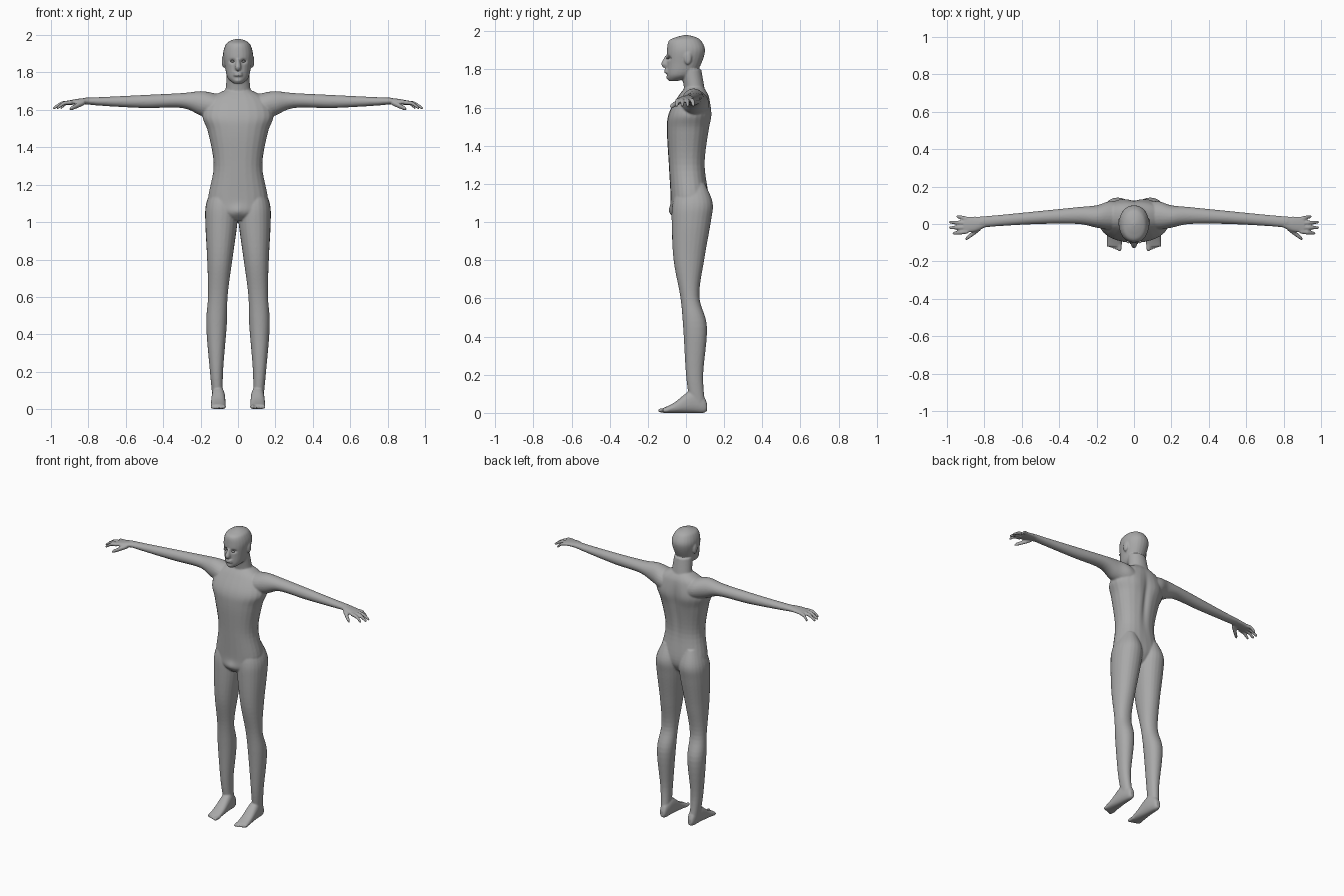
import bpy
import bmesh
from math import cos, sin, tau, exp
from mathutils import Vector

default_cube = bpy.data.objects.get("Cube")
if default_cube:
    bpy.data.objects.remove(default_cube)

SIDES = 24
STEPS = 6
bm = bmesh.new()


def spline(before, start, end, after, t):
    """Smooth curve value between start and end."""
    slope_in = (end - before) / 2
    slope_out = (after - start) / 2
    ease = t * t * (3 - 2 * t)
    return (start + (end - start) * ease
            + slope_in * t * (1 - t) ** 2 - slope_out * t * t * (1 - t))


def soften(value, exponent):
    """Signed power, which squares off an ellipse when exponent is below one."""
    return abs(value) ** exponent * (1 if value >= 0 else -1)


def loft(axis, sections, side=1, roundness=1):
    """Closed skin through (position, low, high, low, high) sections along an axis."""
    last = len(sections) - 1
    rows = []
    for i in range(last):
        before, after = sections[max(0, i - 1)], sections[min(last, i + 2)]
        for step in range(STEPS):
            rows.append([spline(*values, step / STEPS) for values in
                         zip(before, sections[i], sections[i + 1], after)])
    rows.append(sections[last])

    rings = []
    for position, low_a, high_a, low_b, high_b in rows:
        ring = []
        for k in range(SIDES):
            angle = tau * k / SIDES
            across = soften(cos(angle), roundness)
            along = soften(sin(angle), roundness)
            point = [(low_a + high_a + (high_a - low_a) * across) / 2,
                     (low_b + high_b + (high_b - low_b) * along) / 2]
            point.insert("xyz".index(axis), position)
            point[0] *= side
            ring.append(bm.verts.new(point))
        rings.append(ring)

    for lower, upper in zip(rings, rings[1:]):
        for k in range(SIDES):
            bm.faces.new((lower[k - 1], lower[k], upper[k], upper[k - 1]))
    bm.faces.new(rings[0])
    bm.faces.new(rings[-1])


def centred_loft(sections, roundness=1):
    """Upright loft through (height, half width, front, back) sections."""
    loft("z", [(height, -half, half, front, back)
               for height, half, front, back in sections], roundness=roundness)


def tube(axis, points, radii, side=1):
    """Round loft through points, with one radius for each."""
    sections = []
    for point, radius in zip(points, radii):
        rest = list(point)
        position = rest.pop("xyz".index(axis))
        a, b = rest
        sections.append((position, a - radius, a + radius, b - radius, b + radius))
    loft(axis, sections, side)


def digit(axis, root, tip, radius, droop, side):
    """Finger or toe that tapers and bends down towards its tip."""
    root, tip = Vector(root), Vector(tip)
    points = [root.lerp(tip, t) for t in (0, .5, .9, 1)]
    points[1].z += droop
    tube(axis, points, [radius * taper for taper in (1, 1, .8, .4)], side)


def blob(target, centre, size, side=1):
    """Ellipsoid added to a mesh."""
    made = bmesh.ops.create_uvsphere(target, u_segments=SIDES, v_segments=SIDES // 2, radius=1)
    bmesh.ops.scale(target, vec=size, verts=made["verts"])
    x, y, z = centre
    bmesh.ops.translate(target, vec=(x * side, y, z), verts=made["verts"])


# Torso from crotch to base of neck
centred_loft([(1.01, .04, -.05, .06), (1.05, .12, -.08, .1), (1.12, .16, -.08, .12),
              (1.3, .13, -.09, .1), (1.48, .16, -.1, .12), (1.57, .19, -.09, .13),
              (1.66, .15, -.04, .12), (1.71, .06, 0, .09)], roundness=.88)

# Neck
centred_loft([(1.63, .1, -.03, .11), (1.69, .07, -.01, .1), (1.8, .06, -.03, .08)])

# Skull and jaw
centred_loft([(1.74, .02, -.09, -.04), (1.77, .055, -.1, .04), (1.83, .07, -.1, .08),
              (1.9, .08, -.1, .1), (1.95, .065, -.09, .08), (1.97, .04, -.05, .05),
              (1.98, .01, -.01, .01)], roundness=.93)

# Nose and lips
centred_loft([(1.81, .01, -.12, -.09), (1.83, .016, -.13, -.09), (1.87, .008, -.11, -.09)])
for height in (1.785, 1.797):
    blob(bm, (0, -.1, height), (.025, .015, .006))

for side in (1, -1):
    # Ear
    blob(bm, (.077, .01, 1.86), (.01, .02, .035), side)

    # Shoulder and arm down to the wrist
    loft("x", [(.05, -.02, .11, 1.54, 1.67), (.13, -.03, .12, 1.55, 1.69),
               (.2, -.02, .1, 1.57, 1.7), (.3, 0, .09, 1.61, 1.69),
               (.5, 0, .07, 1.61, 1.68), (.7, -.01, .05, 1.62, 1.67),
               (.82, -.02, .04, 1.63, 1.665)], side)

    # Palm
    loft("x", [(.8, -.02, .04, 1.63, 1.665), (.85, -.04, .04, 1.63, 1.66),
               (.91, -.05, .04, 1.625, 1.65)], side, .9)

    # Four fingers, fanned out from the palm
    for k in range(-2, 2):
        reach = 1 - .01 * (k + 1) ** 2 - .01 * abs(k)
        digit("x", (.89, .023 * k + .005, 1.64), (reach, .03 * k + .01, 1.61),
              .011, .01, side)

    # Thumb
    digit("x", (.82, -.02, 1.64), (.9, -.08, 1.605), .014, 0, side)

    # Buttock, thigh and calf
    loft("z", [(.05, .08, .135, .02, .1), (.2, .08, .15, 0, .09),
               (.45, .06, .17, -.015, .11), (.61, .055, .16, -.03, .07),
               (.8, .03, .165, -.065, .095), (1, .003, .175, -.075, .13),
               (1.1, .004, .17, -.07, .14), (1.2, .04, .13, -.04, .1)], side, .93)

    # Foot from heel to ball
    loft("y", [(.11, .09, .12, .01, .05), (.09, .08, .13, 0, .09),
               (.03, .07, .14, 0, .12), (-.06, .066, .145, 0, .055),
               (-.12, .067, .146, 0, .025)], side, .85)

    # Toes, the big one on the inside
    for k in range(5):
        x = .077 + .015 * k
        radius = .009 if k else .012
        digit("y", (x, -.09, .015), (x, .006 * k - .145, radius), radius, 0, side)

bmesh.ops.recalc_face_normals(bm, faces=bm.faces)
parts = bpy.data.meshes.new("body_parts")
bm.to_mesh(parts)
bm.free()
body = bpy.data.objects.new("body", parts)
bpy.context.collection.objects.link(body)

# Fuse all the parts into one soft skin
fuse = body.modifiers.new("fuse", "REMESH")
fuse.mode = "VOXEL"
fuse.voxel_size = .005
relax = body.modifiers.new("relax", "SMOOTH")
relax.iterations = 5
graph = bpy.context.evaluated_depsgraph_get()
skin = bpy.data.meshes.new_from_object(body.evaluated_get(graph))
body.modifiers.clear()
body.data = skin
bpy.data.meshes.remove(parts)


def sculpt(centre, size, push):
    """Push the skin softly forwards or backwards, the same on both sides."""
    for vert in skin.vertices:
        place = (abs(vert.co.x), vert.co.y, vert.co.z)
        spread = sum(((p - c) / s) ** 2 for p, c, s in zip(place, centre, size))
        vert.co.y += push * exp(-spread)


EYE = (.03, -.095, 1.86)
sculpt(EYE, (.015, .04, .01), .014)
sculpt((0, -.1, 1.755), (.02, .03, .01), -.006)    # chin
sculpt((0, .12, 1.45), (.02, .06, .16), -.012)     # spine groove
sculpt((.08, .12, 1.56), (.05, .06, .07), .008)    # shoulder blades
sculpt((0, -.08, 1.06), (.03, .04, .03), -.008)    # groin

# Eyes
eye_bm = bmesh.new()
for side in (1, -1):
    blob(eye_bm, EYE, (.011, .008, .006), side)
eye_mesh = bpy.data.meshes.new("eyes")
eye_bm.to_mesh(eye_mesh)
eye_bm.free()
eyes = bpy.data.objects.new("eyes", eye_mesh)
bpy.context.collection.objects.link(eyes)

# One plain grey for everything
grey = bpy.data.materials.new("plain_grey")
grey.use_nodes = True
colour = (.4, .4, .4, 1)
grey.diffuse_color = colour
grey.node_tree.nodes["Principled BSDF"].inputs["Base Color"].default_value = colour
for thing in (body, eyes):
    thing.data.materials.clear()
    thing.data.materials.append(grey)
    thing.data.shade_smooth()
